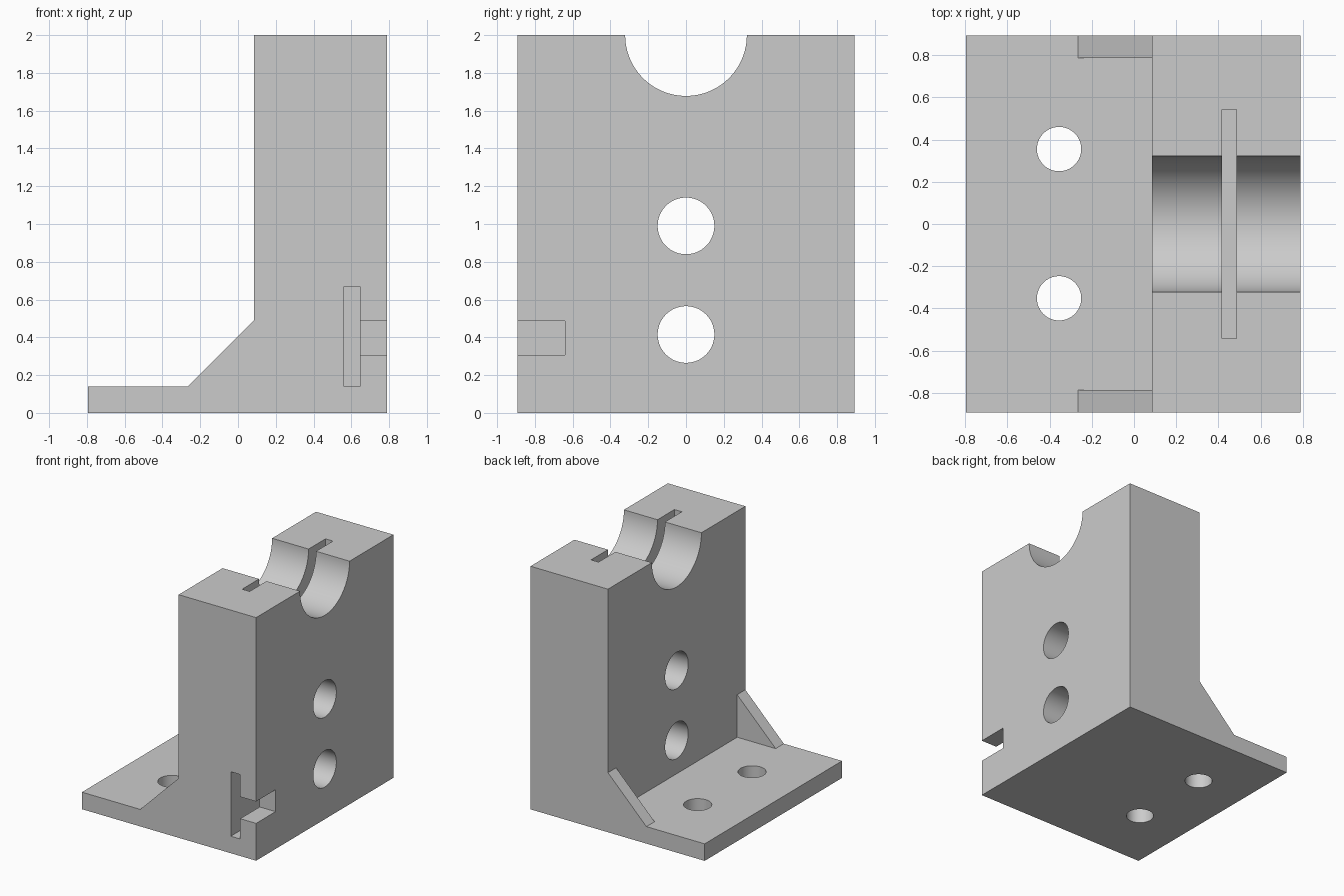
import bpy
import bmesh
import math
from mathutils import Matrix, Vector

if "Cube" in bpy.data.objects:
    bpy.data.objects.remove(bpy.data.objects["Cube"], do_unlink=True)

grey = bpy.data.materials.new("plain grey")
grey.use_nodes = True
grey.diffuse_color = (0.6, 0.6, 0.6, 1)
grey.node_tree.nodes["Principled BSDF"].inputs["Base Color"].default_value = (0.6, 0.6, 0.6, 1)


def add_object(name, bm):
    bmesh.ops.recalc_face_normals(bm, faces=bm.faces)
    mesh = bpy.data.meshes.new(name)
    bm.to_mesh(mesh)
    bm.free()
    mesh.materials.append(grey)
    obj = bpy.data.objects.new(name, mesh)
    bpy.context.collection.objects.link(obj)
    return obj


def prism(name, profile, half_width):
    """Extrude an x-z profile symmetrically along y."""
    bm = bmesh.new()
    face = bm.faces.new([bm.verts.new((x, -half_width, z)) for x, z in profile])
    new = bmesh.ops.extrude_face_region(bm, geom=[face])["geom"]
    verts = [v for v in new if isinstance(v, bmesh.types.BMVert)]
    bmesh.ops.translate(bm, verts=verts, vec=(0, 2 * half_width, 0))
    return add_object(name, bm)


def box(name, low, high):
    low, high = Vector(low), Vector(high)
    bm = bmesh.new()
    bmesh.ops.create_cube(bm, size=1)
    bmesh.ops.scale(bm, verts=bm.verts, vec=high - low)
    bmesh.ops.translate(bm, verts=bm.verts, vec=(low + high) / 2)
    return add_object(name, bm)


def cylinder(name, center, radius, depth, along_x):
    bm = bmesh.new()
    turn = Matrix.Rotation(math.pi / 2, 4, "Y") if along_x else Matrix()
    bmesh.ops.create_cone(bm, cap_ends=True, segments=96, radius1=radius, radius2=radius,
                          depth=depth, matrix=Matrix.Translation(center) @ turn)
    return add_object(name, bm)


def cut(target, cutter):
    cutter.hide_render = True
    mod = target.modifiers.new("cut", "BOOLEAN")
    mod.operation = "DIFFERENCE"
    mod.solver = "EXACT"
    mod.object = cutter
    bpy.context.view_layer.objects.active = target
    bpy.ops.object.modifier_apply(modifier=mod.name)
    bpy.data.objects.remove(cutter, do_unlink=True)


# Upright block with base flange and sloped gusset profile
left, right, wall, toe, flange, top = -0.795, 0.79, 0.085, -0.265, 0.14, 2.0
bracket = prism("bracket", [(left, 0), (right, 0), (right, top), (wall, top),
                            (wall, 0.49), (toe, flange), (left, flange)], 0.893)

# Open space between the two side gussets
cut(bracket, prism("gusset_gap", [(toe, flange), (wall, flange), (wall, 0.49)], 0.787))

# Half-round saddle and the flat slot across it
cut(bracket, cylinder("saddle_cutter", (0.44, 0, top), 0.322, 2, True))
cut(bracket, box("saddle_slot", (0.417, -0.542, 1.46), (0.485, 0.542, 2.2)))

# Bolt holes through the wall and the flange
for z in (0.415, 0.99):
    cut(bracket, cylinder("wall_hole", (0.44, 0, z), 0.15, 2, True))
for y in (-0.352, 0.355):
    cut(bracket, cylinder("flange_hole", (-0.355, y, 0.1), 0.105, 0.5, False))

# T-shaped slot in the front side
cut(bracket, box("t_slot_head", (0.56, -1.1, 0.14), (0.645, -0.47, 0.67)))
cut(bracket, box("t_slot_neck", (0.6, -1.1, 0.307), (1.0, -0.64, 0.487)))

# Smooth bores with sharp edges
bpy.ops.object.select_all(action="DESELECT")
bracket.select_set(True)
bpy.context.view_layer.objects.active = bracket
bpy.ops.object.shade_smooth_by_angle(angle=math.radians(30))
